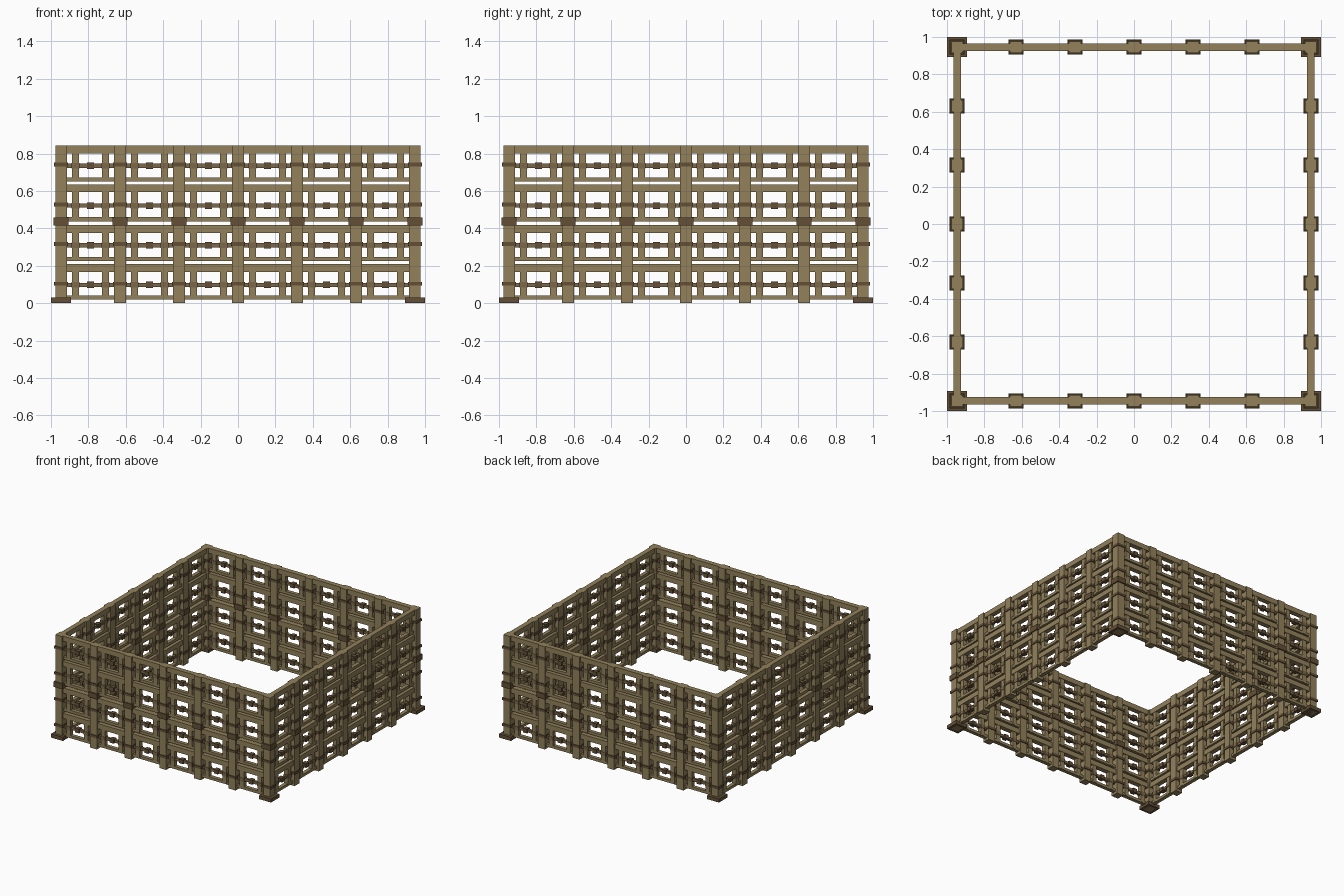
import bpy
import bmesh
import math
from mathutils import Matrix, Vector

if "Cube" in bpy.data.objects:
    bpy.data.objects.remove(bpy.data.objects["Cube"])


def material(name, color):
    m = bpy.data.materials.new(name)
    m.diffuse_color = (*color, 1)
    m.use_nodes = True
    m.node_tree.nodes["Principled BSDF"].inputs["Base Color"].default_value = m.diffuse_color
    return m


TAN = material("tan wood", (0.29, 0.22, 0.105))
BROWN = material("brown wood", (0.20, 0.14, 0.068))
DARK = material("dark binding", (0.125, 0.08, 0.037))

R = 0.946              # distance of each wall from the centre
BAY = R / 3            # post spacing
HALF = 0.031           # half a post
ROWS = [               # top of thick rail, middle bar, thin rail
    (0.843, 0.735, 0.661),
    (0.636, 0.522, 0.449),
    (0.418, 0.310, 0.237),
    (0.209, 0.098, 0.030),
]


def build(name, mat, boxes, sides=4):
    """One object from (centre, size) boxes on the front wall, turned around all walls."""
    bm = bmesh.new()
    for k in range(sides):
        turn = Matrix.Rotation(k * math.pi / 2, 4, 'Z')
        for c, s in boxes:
            mtx = turn @ Matrix.Translation(Vector(c)) @ Matrix.Diagonal((*s, 1))
            bmesh.ops.create_cube(bm, size=1, matrix=mtx)
    me = bpy.data.meshes.new(name)
    bm.to_mesh(me)
    bm.free()
    me.materials.append(mat)
    ob = bpy.data.objects.new(name, me)
    bpy.context.collection.objects.link(ob)
    return ob


# one corner post per wall (the next wall supplies the other corner)
post_x = [-R + i * BAY for i in range(6)]
bay_x = [-R + (i + 0.5) * BAY for i in range(6)]
rail_len = 2 * R

# Posts and the corner feet
build("posts", TAN, [((x, -R, 0.4215), (0.062, 0.062, 0.843)) for x in post_x])
build("corner_feet", DARK, [((-R, -R, 0.015), (0.108, 0.108, 0.03))])

# Bindings around the posts: a thin one per row and a broad one at mid height
build("thin_bindings", DARK,
      [((x, -R, mid + 0.006), (0.074, 0.074, 0.02)) for x in post_x for _, mid, _ in ROWS])
build("broad_bindings", DARK, [((x, -R, 0.437), (0.08, 0.08, 0.044)) for x in post_x])

# Long rails
build("thick_rails", TAN,
      [((0, -R, top - 0.021), (rail_len, 0.04, 0.042)) for top, _, _ in ROWS])
build("thin_rails", TAN,
      [((0, -R, low), (rail_len, 0.03, 0.022)) for _, _, low in ROWS])
build("middle_bars", BROWN,
      [((0, -R, mid), (rail_len, 0.02, 0.022)) for _, mid, _ in ROWS])

# Two slats and a small centre knot in every panel
slats, knots = [], []
for x in bay_x:
    for top, mid, low in ROWS:
        z0, z1 = low - 0.008, top - 0.03
        for s in (-1, 1):
            slats.append(((x + s * 0.08, -R, (z0 + z1) / 2), (0.037, 0.034, z1 - z0)))
        knots.append(((x, -R, mid), (0.036, 0.036, 0.034)))
build("slats", TAN, slats)
build("panel_knots", DARK, knots)
# Small ties where the middle bars cross the slats
build("slat_ties", BROWN,
      [((x + s * 0.08, -R, mid), (0.042, 0.040, 0.03))
       for x in bay_x for _, mid, _ in ROWS for s in (-1, 1)])
